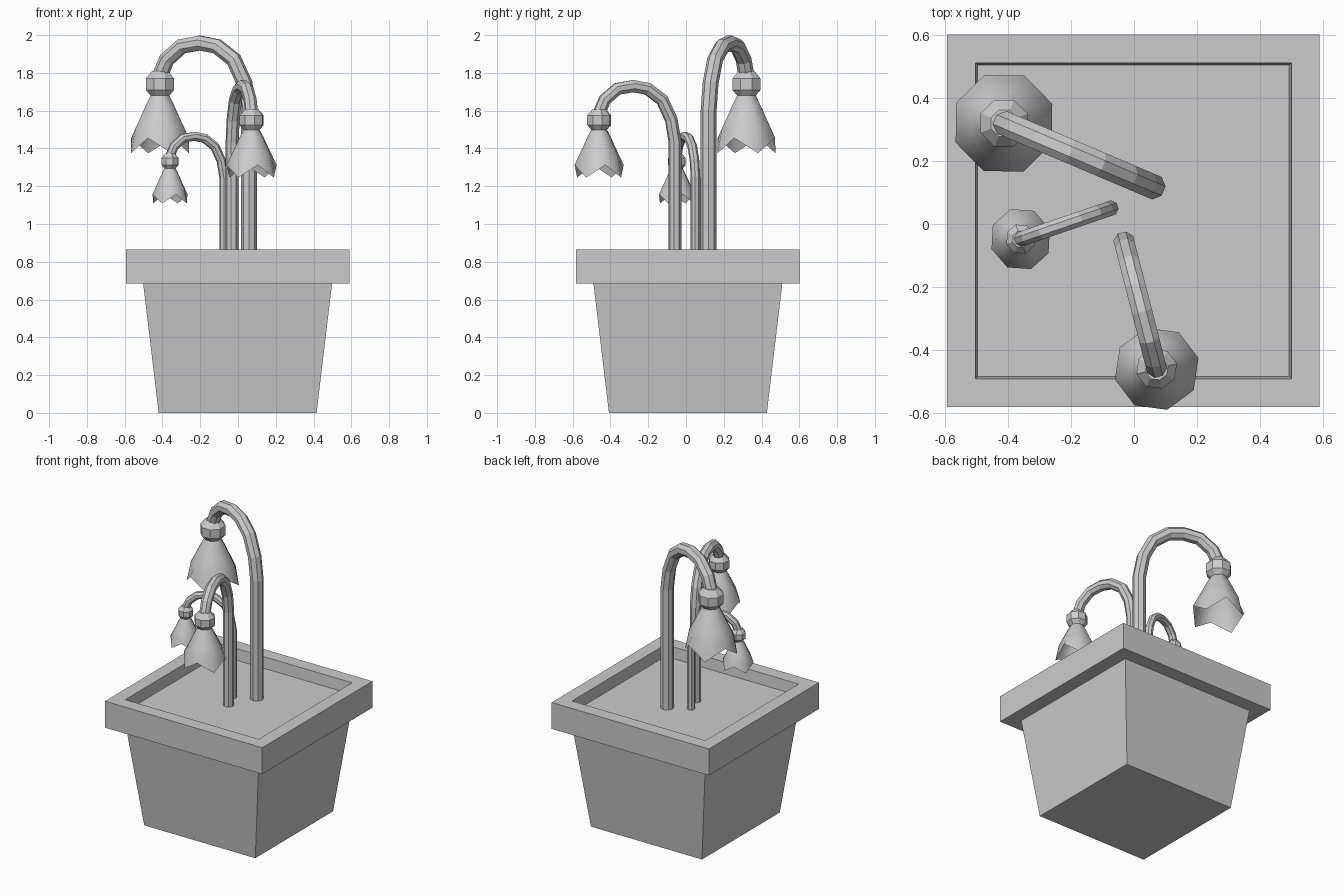
import bpy, bmesh, math
from mathutils import Vector

old = bpy.data.objects.get("Cube")
if old:
    bpy.data.objects.remove(old, do_unlink=True)

clay = bpy.data.materials.new("plain_grey")
clay.use_nodes = True
GREY = (0.6, 0.6, 0.6, 1)
clay.diffuse_color = GREY
clay.node_tree.nodes["Principled BSDF"].inputs["Base Color"].default_value = GREY


def loft(name, rings, cap_start=False, cap_end=False, smooth=False):
    """Join closed rings of points into one skin."""
    bm = bmesh.new()
    rows = [[bm.verts.new(p) for p in ring] for ring in rings]
    n = len(rows[0])
    for a, b in zip(rows, rows[1:]):
        for i in range(n):
            j = (i + 1) % n
            bm.faces.new((a[i], a[j], b[j], b[i]))
    if cap_start:
        bm.faces.new(rows[0][::-1])
    if cap_end:
        bm.faces.new(rows[-1])
    for f in bm.faces:
        f.smooth = smooth
    mesh = bpy.data.meshes.new(name)
    bm.to_mesh(mesh)
    bm.free()
    mesh.materials.append(clay)
    obj = bpy.data.objects.new(name, mesh)
    bpy.context.collection.objects.link(obj)
    return obj


def square(h, z):
    return [(x * h, y * h, z) for x, y in ((-1, -1), (1, -1), (1, 1), (-1, 1))]


def circle(r, z, cx=0.0, drop=0.0):
    """Octagon ring; every second corner may hang lower."""
    return [(cx + r * math.cos(i * math.pi / 4), r * math.sin(i * math.pi / 4),
             z - drop * (i % 2)) for i in range(8)]


# Pot with an overhanging rim and sunken soil, as one closed shell
pot = loft("pot", [square(0.418, 0), square(0.5, 0.685), square(0.592, 0.685),
                   square(0.592, 0.865), square(0.502, 0.865), square(0.495, 0.79)],
           cap_start=True, cap_end=True)
pot.location = (-0.002, 0.01, 0)

REACH = 0.51
# Arch of the stem: share of the reach, height below the top of the arch
ARCH = [(0, 0.4), (0.05, 0.255), (0.17, 0.13), (0.36, 0.06), (0.55, 0.042),
        (0.76, 0.06), (0.925, 0.13), (1, 0.215)]


def stem(name, foot):
    path = [Vector((0, 0, foot))] + [Vector((u * REACH, 0, -d)) for u, d in ARCH]
    side = Vector((0, 1, 0))
    rings = []
    for i, p in enumerate(path):
        before, after = path[max(i - 1, 0)], path[min(i + 1, len(path) - 1)]
        steps = [v.normalized() for v in (p - before, after - p) if v.length > 0]
        along = sum(steps, Vector()).normalized()
        out = side.cross(along)
        ring = []
        for k in range(8):
            a = (k + 0.5) * math.pi / 4
            ring.append(p + 0.042 * (math.cos(a) * out + math.sin(a) * side))
        rings.append(ring)
    return loft(name, rings, True, True)


def flower(label, base, tip, top, scale):
    direction = Vector(tip) - Vector(base)
    parts = [stem(label + "_stem", (0.77 - top) / scale)]
    # Faceted bud joining stem and bell
    parts.append(loft(label + "_bud", [
        circle(r, z, REACH) for r, z in
        ((0.045, -0.33), (0.08, -0.29), (0.08, -0.23), (0.045, -0.19))], True, True))
    # Open bell with four hanging petal points
    bell = [circle(r, z, REACH) for r, z in
            ((0.05, -0.315), (0.082, -0.375), (0.113, -0.44), (0.138, -0.49))]
    bell.append(circle(0.165, -0.545, REACH, 0.08))
    parts.append(loft(label + "_bell", bell[::-1], smooth=True))
    for part in parts:
        part.location = (base[0], base[1], top)
        part.rotation_euler.z = math.atan2(direction.y, direction.x)
        part.scale = (direction.length / REACH, scale, scale)


flower("tall", (0.058, 0.12), (-0.413, 0.32), 2.0, 1.0)
flower("middle", (-0.031, -0.058), (0.072, -0.46), 1.765, 0.83)
flower("small", (-0.074, 0.05), (-0.36, -0.048), 1.49, 0.61)
